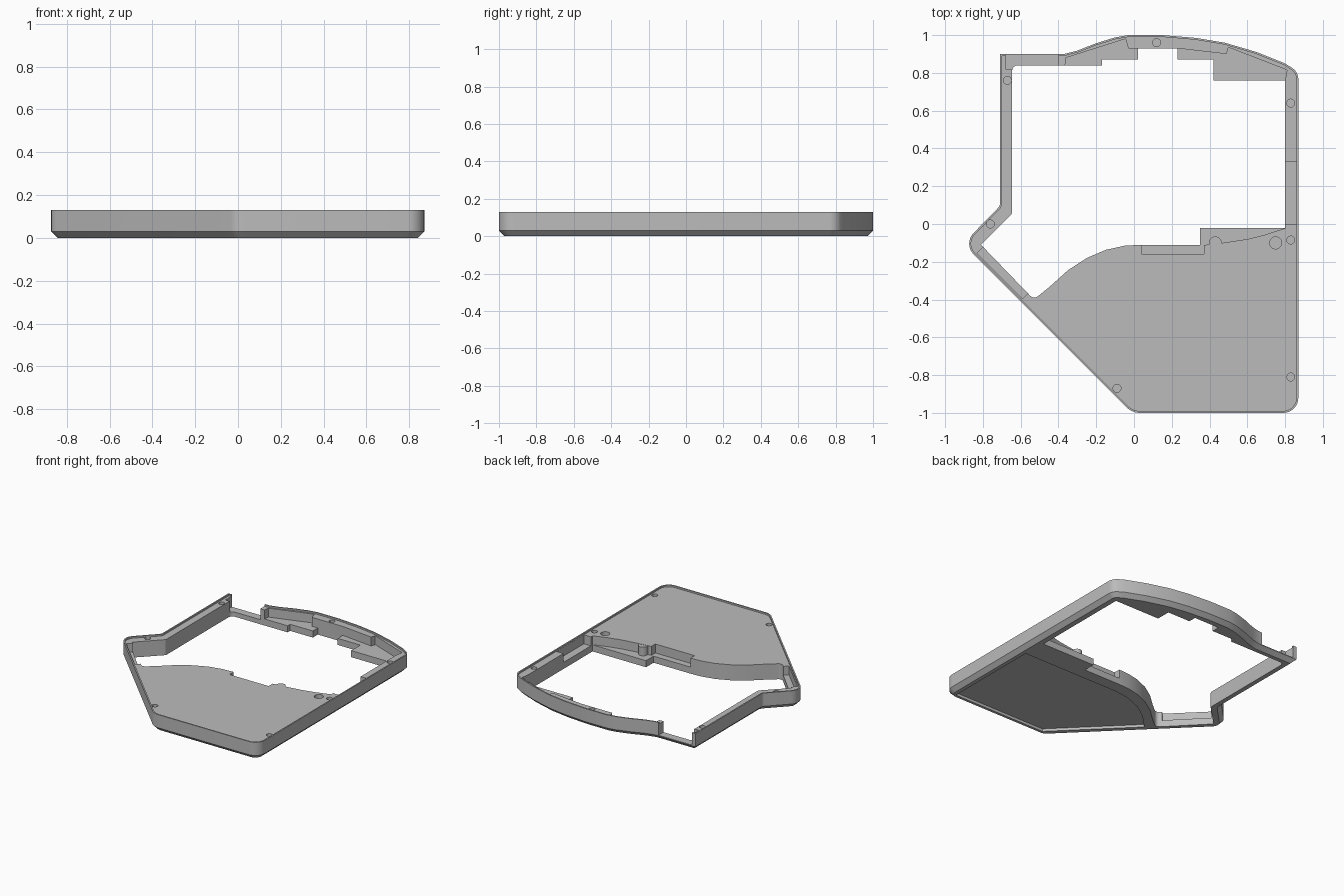
import bpy, bmesh, math
from mathutils import Vector

if "Cube" in bpy.data.objects:
    bpy.data.objects.remove(bpy.data.objects["Cube"])

TOP, PLATE, LEDGE, CHAMFER, LIP = 0.13, 0.118, 0.05, 0.03, 0.01

grey = bpy.data.materials.new("plain grey")
grey.use_nodes = True
grey.diffuse_color = (0.5, 0.5, 0.5, 1)
grey.node_tree.nodes["Principled BSDF"].inputs["Base Color"].default_value = (0.5, 0.5, 0.5, 1)


def rounded(points, steps=8):
    """Replace corners given as (x, y, radius) with arcs."""
    out = []
    for i, p in enumerate(points):
        c = Vector(p[:2])
        if len(p) < 3:
            out.append(c)
            continue
        a = (Vector(points[i - 1][:2]) - c).normalized()
        b = (Vector(points[(i + 1) % len(points)][:2]) - c).normalized()
        half = a.angle(b) / 2
        centre = c + (a + b).normalized() * p[2] / math.sin(half)
        reach = p[2] / math.tan(half)
        start, end = c + a * reach - centre, c + b * reach - centre
        sweep = start.angle_signed(end)
        for k in range(steps + 1):
            t = -sweep * k / steps
            out.append(centre + Vector((start.x * math.cos(t) - start.y * math.sin(t),
                                        start.x * math.sin(t) + start.y * math.cos(t))))
    return out


def inset(points, d):
    """Move a counter-clockwise outline inwards by d."""
    out = []
    for i, p in enumerate(points):
        a = (p - points[i - 1]).normalized()
        b = (points[(i + 1) % len(points)] - p).normalized()
        n = (Vector((-a.y, a.x)) + Vector((-b.y, b.x))).normalized()
        out.append(p + n * d / max(0.4, n.dot(Vector((-a.y, a.x)))))
    return out


def loft(name, rings):
    """Solid through equal outlines, given as (outline, height)."""
    bm = bmesh.new()
    loops = [[bm.verts.new((p[0], p[1], z)) for p in pts] for pts, z in rings]
    n = len(loops[0])
    for low, high in zip(loops, loops[1:]):
        for i in range(n):
            j = (i + 1) % n
            bm.faces.new((low[i], low[j], high[j], high[i]))
    bm.faces.new(loops[0][::-1])
    bm.faces.new(loops[-1])
    bmesh.ops.recalc_face_normals(bm, faces=bm.faces)
    mesh = bpy.data.meshes.new(name)
    bm.to_mesh(mesh)
    bm.free()
    ob = bpy.data.objects.new(name, mesh)
    bpy.context.collection.objects.link(ob)
    mesh.materials.append(grey)
    return ob


def circle(x, y, r, n=20):
    return [Vector((x + r * math.cos(math.tau * k / n), y + r * math.sin(math.tau * k / n)))
            for k in range(n)]


def cut(body, outline, z0, z1=0.3):
    tool = loft("cutter", [(outline, z0), (outline, z1)])
    tool.hide_render = True
    mod = body.modifiers.new("cut", 'BOOLEAN')
    mod.operation, mod.solver, mod.object = 'DIFFERENCE', 'EXACT', tool
    bpy.context.view_layer.objects.active = body
    bpy.ops.object.modifier_apply(modifier=mod.name)
    bpy.data.objects.remove(tool)


# Outer shell with a chamfered underside
outer = rounded([(-0.01, -1, 0.1), (0.87, -1, 0.08), (0.87, 0.805, 0.07), (0.8, 0.85),
                 (0.65, 0.91), (0.48, 0.96), (0.33, 0.985), (0.15, 1), (-0.03, 1),
                 (-0.1, 0.988), (-0.2, 0.957), (-0.3, 0.918), (-0.37, 0.9), (-0.71, 0.9),
                 (-0.71, 0.095, 0.03), (-0.905, -0.105, 0.08)])
case = loft("case_frame", [(inset(outer, CHAMFER), 0), (outer, CHAMFER), (outer, TOP)])

# Thin raised lip around the top
cut(case, inset(outer, LIP), PLATE)

# Main opening
window = rounded([(-0.81, -0.11), (-0.53, -0.4, 0.03), (-0.45, -0.335), (-0.35, -0.245),
                  (-0.25, -0.18), (-0.15, -0.137), (-0.05, -0.115), (0.04, -0.11),
                  (0.35, -0.11), (0.35, -0.02), (0.8, -0.02), (0.8, 0.76),
                  (0.42, 0.76), (0.42, 0.87), (0.23, 0.87), (0.23, 0.93), (0.02, 0.93),
                  (0.02, 0.87), (-0.17, 0.87), (-0.17, 0.84), (-0.645, 0.84, 0.03),
                  (-0.645, 0.055, 0.03)])
cut(case, window, -0.1)

# Low ledges behind the walls
ledges = [
    [(-0.37, 0.8), (0.02, 0.8), (0.02, 0.93), (-0.03, 0.93), (-0.045, 0.98), (-0.36, 0.88)],
    [(0.23, 0.7), (0.79, 0.7), (0.81, 0.815), (0.5, 0.935), (0.49, 0.9), (0.23, 0.93)],
    [(0.78, 0), (0.859, 0), (0.859, 0.33), (0.78, 0.33)],
    [(-0.83, -0.155), (-0.59, -0.395), (-0.53, -0.335), (-0.77, -0.095)],
    [(0.04, -0.16), (0.37, -0.16), (0.37, -0.1), (0.04, -0.1)],
    [(0.34, -0.115), (0.47, -0.1), (0.6, -0.08), (0.7, -0.055), (0.8, -0.022),
     (0.8, 0.01), (0.34, 0.01)],
]
for ledge in ledges:
    cut(case, ledge, LEDGE)

# Open gap in the back wall
cut(case, [(-0.68, 0.82), (-0.4, 0.82), (-0.4, 0.95), (-0.68, 0.95)], 0.035)

# Screw holes and locating hole
for x, y in [(-0.67, 0.76), (-0.76, 0), (-0.09, -0.87), (0.83, -0.81),
             (0.83, -0.085), (0.83, 0.64), (0.12, 0.96)]:
    cut(case, circle(x, y, 0.021), 0.07)
cut(case, circle(0.75, -0.1, 0.032), 0.07)

# Shallow panel recess underneath
cut(case, [(0.03, -0.95), (0.81, -0.95), (0.81, -0.2), (0, -0.2), (-0.12, -0.215),
           (-0.25, -0.265), (-0.36, -0.34), (-0.47, -0.45)], -0.1, 0.02)

# Locating boss on the front ledge
boss = loft("locating_boss", [(circle(0.43, -0.1, 0.034), 0.04),
                              (circle(0.43, -0.1, 0.034), PLATE - 0.002)])

for ob in (case, boss):
    bpy.ops.object.select_all(action='DESELECT')
    ob.select_set(True)
    bpy.context.view_layer.objects.active = ob
    bpy.ops.object.shade_smooth_by_angle(angle=math.radians(30))
